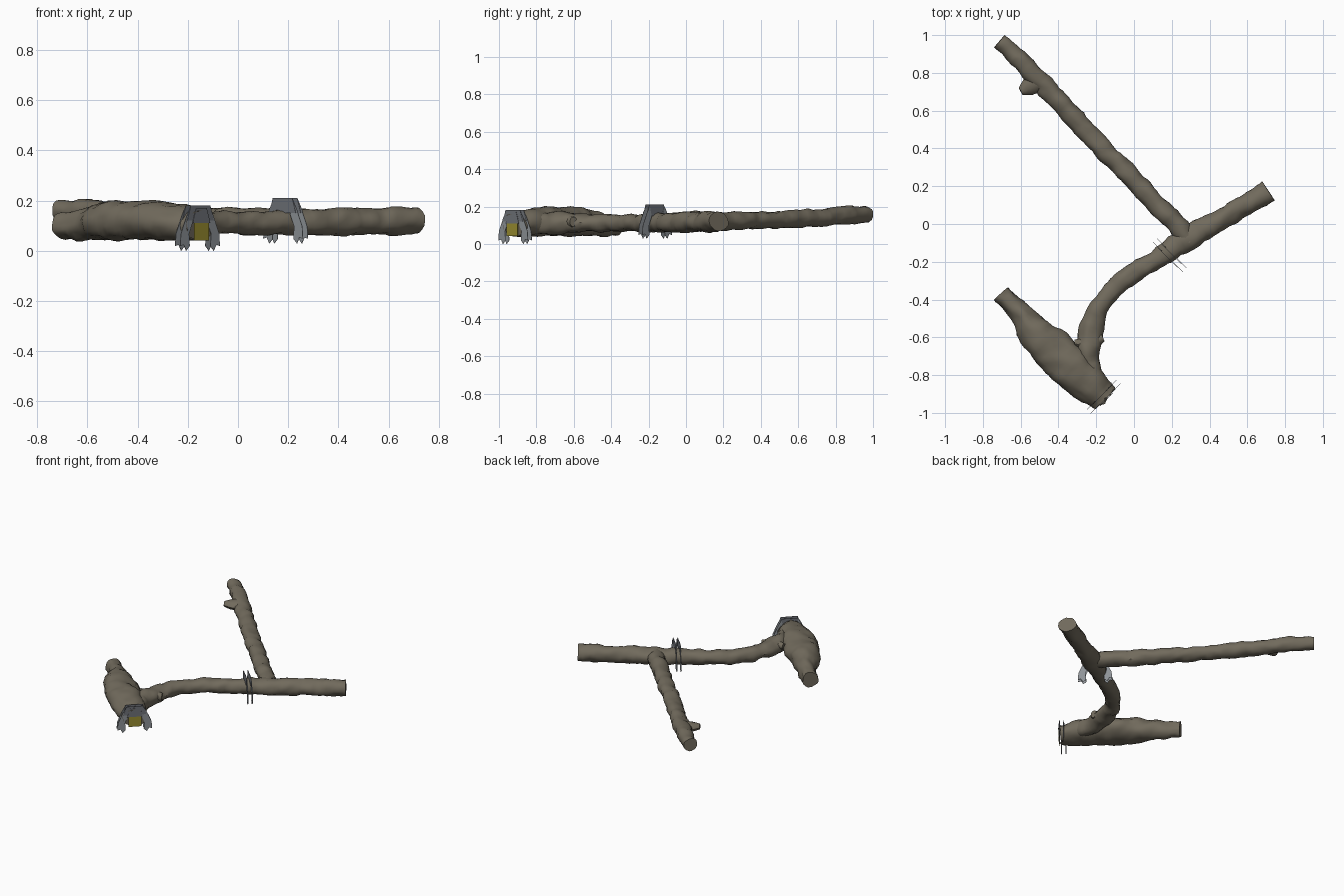
import bpy, bmesh, math
from mathutils import Vector, noise

if "Cube" in bpy.data.objects:
    bpy.data.objects.remove(bpy.data.objects["Cube"])


def material(name, rgb):
    m = bpy.data.materials.new(name)
    m.diffuse_color = (*rgb, 1)
    m.use_nodes = True
    m.node_tree.nodes["Principled BSDF"].inputs["Base Color"].default_value = m.diffuse_color
    return m


BARK = material("bark_brown", (0.165, 0.145, 0.108))
GREY = material("light_grey", (0.27, 0.29, 0.31))
DARK = material("mid_grey", (0.16, 0.17, 0.19))
YELLOW = material("yellow", (0.32, 0.27, 0.03))


def finish(name, bm, mat, smooth=False):
    bmesh.ops.recalc_face_normals(bm, faces=bm.faces[:])
    me = bpy.data.meshes.new(name)
    bm.to_mesh(me)
    bm.free()
    me.materials.append(mat)
    ob = bpy.data.objects.new(name, me)
    bpy.context.collection.objects.link(ob)
    if smooth:
        bpy.context.view_layer.objects.active = ob
        ob.select_set(True)
        bpy.ops.object.shade_smooth_by_angle(angle=math.radians(40))
        ob.select_set(False)
    return ob


def spline(a, b, c, d, t):
    return 0.5 * (2 * b + (c - a) * t + (2 * a - 5 * b + 4 * c - d) * t * t
                  + (3 * b - a - 3 * c + d) * t ** 3)


def branch(name, pts, sides=18, rough=0.011, ragged=0.0):
    """Knobbly tube; points are x, y, z, side radius, vertical radius."""
    path = []
    for i in range(len(pts) - 1):
        k = [pts[max(0, min(len(pts) - 1, i + j))] for j in (-1, 0, 1, 2)]
        length = (Vector(k[2][:3]) - Vector(k[1][:3])).length
        n = max(2, round(length / 0.022))
        for s in range(n):
            path.append([spline(*q, s / n) for q in zip(*k)])
    path.append(list(pts[-1]))
    bm = bmesh.new()
    rings = []
    last = len(path) - 1
    for i, p in enumerate(path):
        c = Vector(p[:3])
        t = Vector(path[min(i + 1, last)][:3]) - Vector(path[max(i - 1, 0)][:3])
        t.normalize()
        side = t.cross(Vector((0, 0, 1))).normalized()
        up = side.cross(t)
        ring = []
        for j in range(sides):
            a = math.tau * j / sides
            d = side * math.cos(a) * p[3] + up * math.sin(a) * p[4]
            v = c + d
            bump = noise.noise(v * 13) + 0.6 * noise.noise(v * 30)
            v = v + d.normalized() * bump * rough
            if i == last and ragged:
                v += t * noise.noise(v * 60) * ragged
            ring.append(bm.verts.new(v))
        rings.append(ring)
    for r, s in zip(rings, rings[1:]):
        for j in range(sides):
            k = (j + 1) % sides
            bm.faces.new((r[j], r[k], s[k], s[j]))
    bm.faces.new(rings[0])
    bm.faces.new(rings[-1])
    return finish(name, bm, BARK, True)


# Thick log, narrow at the back left and swollen toward the broken end
branch("thick_log", [
    (-0.70, -0.366, 0.097, 0.052, 0.056), (-0.58, -0.50, 0.107, 0.062, 0.066),
    (-0.51, -0.59, 0.118, 0.098, 0.077), (-0.39, -0.71, 0.119, 0.112, 0.078),
    (-0.28, -0.81, 0.116, 0.105, 0.076), (-0.155, -0.925, 0.10, 0.076, 0.062)],
    sides=24, rough=0.012, ragged=0.03)
# Crooked main branch
branch("main_branch", [
    (-0.20, -0.86, 0.105, 0.04, 0.04), (-0.235, -0.72, 0.11, 0.055, 0.06),
    (-0.235, -0.61, 0.115, 0.064, 0.052), (-0.185, -0.44, 0.113, 0.052, 0.046),
    (-0.07, -0.31, 0.113, 0.05, 0.046), (0.13, -0.18, 0.112, 0.051, 0.048),
    (0.29, -0.075, 0.114, 0.064, 0.052), (0.48, 0.035, 0.116, 0.055, 0.053),
    (0.59, 0.10, 0.118, 0.055, 0.054), (0.71, 0.178, 0.12, 0.059, 0.056)])
# Long straight branch, rising slightly toward its tip
branch("long_branch", [
    (0.30, -0.09, 0.115, 0.055, 0.048), (0.20, 0.02, 0.12, 0.053, 0.05),
    (-0.02, 0.25, 0.122, 0.053, 0.047), (-0.26, 0.50, 0.13, 0.053, 0.046),
    (-0.50, 0.76, 0.145, 0.053, 0.045), (-0.63, 0.895, 0.154, 0.047, 0.045),
    (-0.712, 0.968, 0.157, 0.043, 0.044)])
# Small stubs of broken twigs and bark
branch("twig_stub", [(-0.51, 0.755, 0.15, 0.055, 0.035),
                     (-0.56, 0.725, 0.152, 0.045, 0.03),
                     (-0.60, 0.703, 0.155, 0.022, 0.018)], 10, 0.005)
branch("fork_stub_right", [(-0.23, -0.63, 0.12, 0.045, 0.04),
                           (-0.165, -0.60, 0.12, 0.022, 0.025)], 10, 0.005)
branch("fork_stub_left", [(-0.23, -0.63, 0.13, 0.04, 0.03),
                          (-0.315, -0.63, 0.13, 0.018, 0.02)], 10, 0.005)


def plate(name, outline, centre, across, offset, mat):
    """Upright thin plate from (across, height) points."""
    u = Vector((across[0], across[1], 0)).normalized()
    n = u.cross(Vector((0, 0, 1)))
    bm = bmesh.new()
    base = Vector((centre[0], centre[1], 0)) + n * (offset - 0.001)
    f = bm.faces.new([bm.verts.new(base + u * a + Vector((0, 0, h)))
                      for a, h in outline])
    ext = bmesh.ops.extrude_face_region(bm, geom=[f])["geom"]
    for v in ext:
        if isinstance(v, bmesh.types.BMVert):
            v.co += n * 0.002
    finish(name, bm, mat)


# Grey arches: dark crown between two hooked light legs
CROWN = [(-0.055, 0.21), (0.055, 0.21), (0.075, 0.15), (-0.075, 0.15)]
LEG = [(0.055, 0.21), (0.075, 0.175), (0.108, 0.10), (0.112, 0.05),
       (0.092, 0.055), (0.078, 0.03), (0.058, 0.05), (0.062, 0.10), (0.04, 0.15)]


def arch(name, centre, across, offset, drop):
    plate(name + "_crown", [(a, h - drop) for a, h in CROWN],
          centre, across, offset + 0.003, DARK)
    for label, s in (("left", -1), ("right", 1)):
        plate(f"{name}_leg_{label}", [(a * s, h * 0.97 - drop) for a, h in LEG],
              centre, across, offset, GREY)


for k, off in enumerate((-0.014, 0.014)):
    arch(f"branch_arch_{k}", (0.19, -0.165), (1, -1), off, 0.0)
    arch(f"log_arch_{k}", (-0.17, -0.905), (1, 1), off + 0.012, 0.029)

# Yellow panel inside the arch at the log end, dark panel above it
plate("end_panel", [(-0.042, 0.042), (0.042, 0.042), (0.042, 0.11), (-0.042, 0.11)],
      (-0.17, -0.905), (1, 1), 0.034, YELLOW)
plate("end_panel_top", [(-0.05, 0.11), (0.05, 0.11), (0.03, 0.17), (-0.03, 0.17)],
      (-0.17, -0.905), (1, 1), 0.034, DARK)
